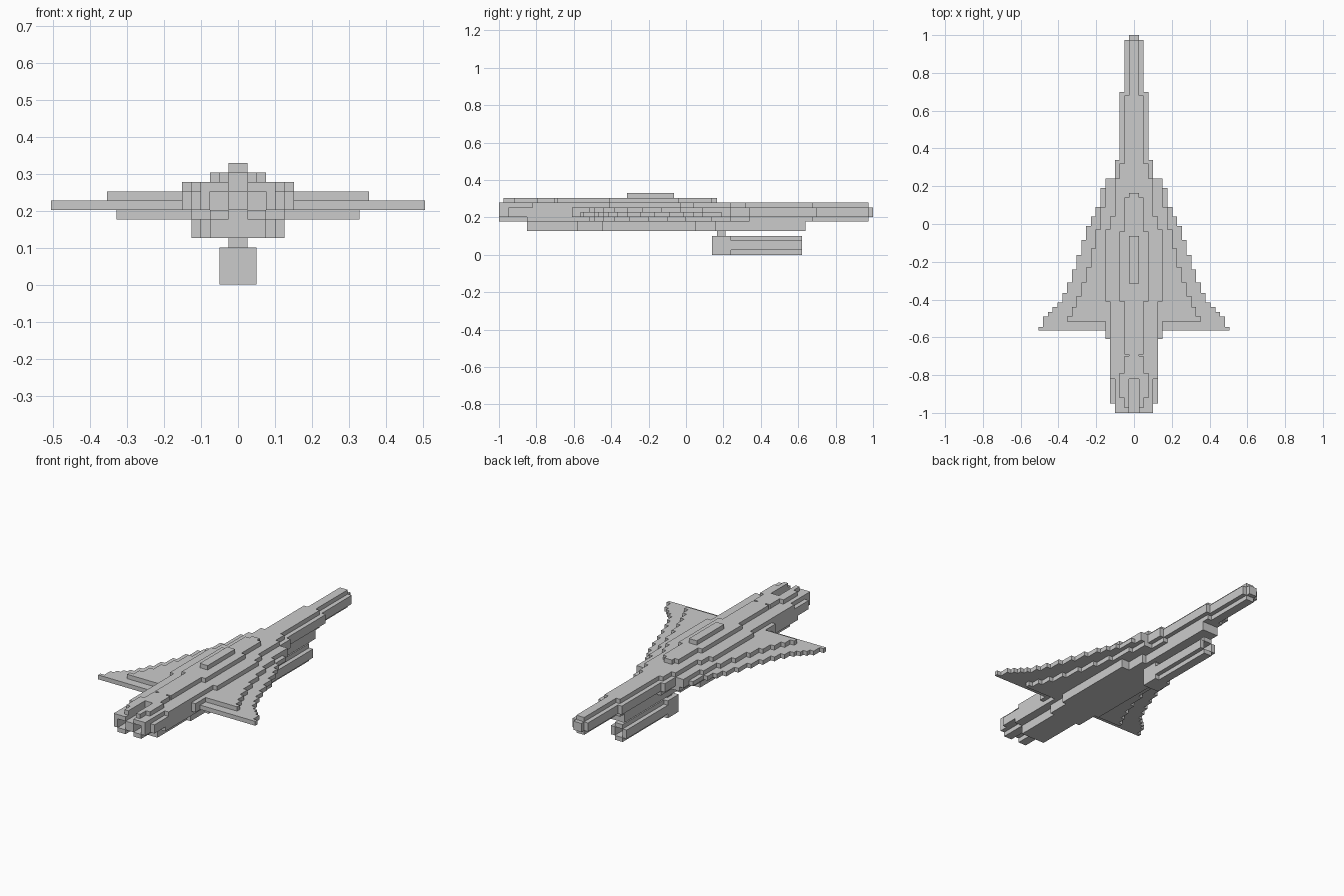
import bpy, bmesh

if "Cube" in bpy.data.objects:
    bpy.data.objects.remove(bpy.data.objects["Cube"])

U = 2 / 79  # one block of the stepped grid


def plate(name, k0, k1, steps, y_end):
    """Mirrored stepped slab between grid levels k0..k1.
    steps: (half width in blocks, y where that width begins), front to back."""
    right = []
    for i, (w, y) in enumerate(steps):
        y2 = steps[i + 1][1] if i + 1 < len(steps) else y_end
        right += [(w * U, y), (w * U, y2)]
    outline = right + [(-x, y) for x, y in reversed(right)]
    bm = bmesh.new()
    face = bm.faces.new([bm.verts.new((x, y, k0 * U)) for x, y in outline])
    ext = bmesh.ops.extrude_face_region(bm, geom=[face])
    verts = [v for v in ext["geom"] if isinstance(v, bmesh.types.BMVert)]
    bmesh.ops.translate(bm, verts=verts, vec=(0, 0, (k1 - k0) * U))
    finish(name, bm)


def box(name, x0, x1, y0, y1, k0, k1, mirror=False):
    """Box with x and z in blocks, y in units; optionally on both sides."""
    bm = bmesh.new()
    for s in ((1, -1) if mirror else (1,)):
        made = bmesh.ops.create_cube(bm, size=1)["verts"]
        for v in made:
            v.co = (s * (x0 + x1) / 2 * U + v.co.x * (x1 - x0) * U,
                    (y0 + y1) / 2 + v.co.y * (y1 - y0),
                    (k0 + k1) / 2 * U + v.co.z * (k1 - k0) * U)
    finish(name, bm)


def finish(name, bm):
    bmesh.ops.remove_doubles(bm, verts=bm.verts, dist=1e-6)
    bmesh.ops.recalc_face_normals(bm, faces=bm.faces)
    me = bpy.data.meshes.new(name)
    bm.to_mesh(me)
    bm.free()
    bpy.context.scene.collection.objects.link(bpy.data.objects.new(name, me))


# Spine ridge and upper deck
plate("spine_ridge", 12, 13, [(1, -0.063)], -0.316)
plate("upper_deck", 11, 12, [(1, 0.165), (2, 0.14), (3, -0.04), (2, -0.41),
                             (1, -0.69), (2, -0.70), (3, -0.79)], -0.82)
# Shoulder layer
plate("shoulder", 10, 11, [(1, 0.975), (2, 0.68), (3, 0.32), (4, 0.24), (5, 0.04),
                           (6, -0.03), (5, -0.41)], -0.82)

# Upper wing layer with fuselage
plate("upper_wing", 9, 10, [(1, 1.0), (2, 0.975), (3, 0.70), (4, 0.34), (6, 0.24),
                            (7, 0.09), (8, -0.03), (9, -0.13), (10, -0.23),
                            (11, -0.31), (12, -0.38), (13, -0.44), (14, -0.49),
                            (6, -0.515), (5, -0.61)], -0.92)
# Main wing layer, the widest
plate("main_wing", 8, 9, [(1, 1.0), (2, 0.975), (3, 0.70), (4, 0.34), (6, 0.24),
                          (7, 0.19), (8, 0.09), (9, 0.04), (10, -0.01), (11, -0.085),
                          (12, -0.165), (13, -0.24), (14, -0.31), (15, -0.365),
                          (16, -0.415), (17, -0.44), (18, -0.465), (19, -0.49),
                          (20, -0.545), (6, -0.565), (5, -0.61)], -0.92)
# Lower wing layer
plate("lower_wing", 7, 8, [(1, 0.975), (2, 0.68), (3, 0.34), (5, 0.24), (6, 0.14),
                           (7, 0.0), (8, -0.10), (9, -0.20), (10, -0.30),
                           (11, -0.38), (12, -0.44), (13, -0.49), (5, -0.515)], -0.85)
# Belly
plate("belly", 5, 7, [(2, 0.64), (3, 0.16), (5, 0.05), (4, -0.45), (3, -0.58)], -0.85)

# Twin engine nozzles with open square ends
box("nozzle_top", 1, 4, -1.0, -0.82, 10, 11, True)
box("nozzle_cap", 1, 3, -0.92, -0.82, 11, 12, True)
box("nozzle_cap_tip", 1, 2, -0.975, -0.92, 11, 12, True)
box("nozzle_bottom", 1, 3, -1.0, -0.85, 7, 8, True)
box("nozzle_outer_wall", 3, 4, -1.0, -0.92, 8, 10, True)
box("nozzle_flank", 4, 5, -0.95, -0.92, 8, 10, True)
box("nozzle_divider", -1, 1, -1.0, -0.92, 8, 10)

# Pod slung under the nose, with an open front
box("pod_strut", -1, 1, 0.165, 0.21, 4, 5)
box("pod_tail", -2, 2, 0.14, 0.24, 0, 4)
box("pod_core", -1, 1, 0.24, 0.54, 1, 3)
box("pod_side", 1, 2, 0.24, 0.62, 1, 3, True)
box("pod_top", -1, 1, 0.24, 0.62, 3, 4)
box("pod_bottom", -1, 1, 0.24, 0.62, 0, 1)
